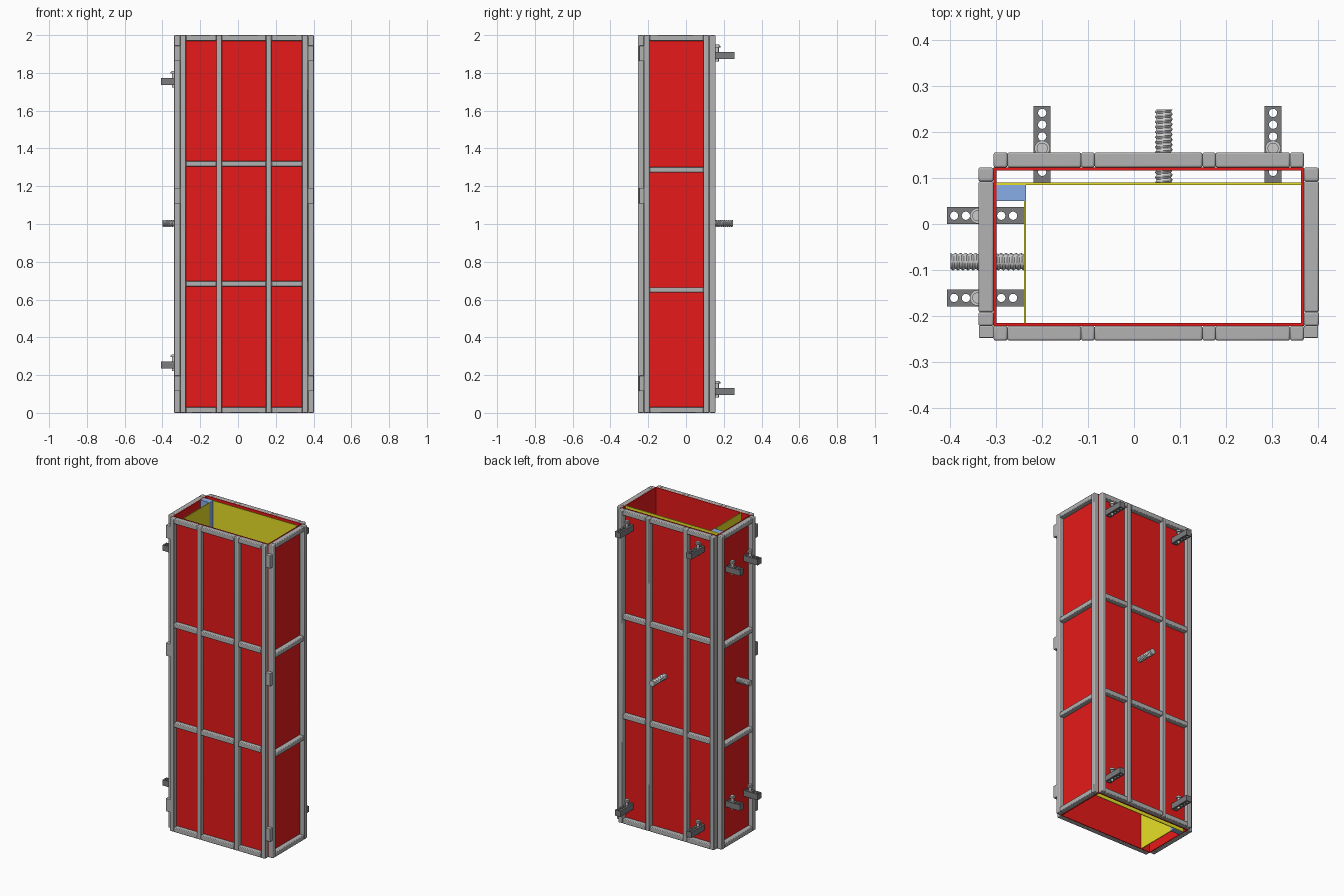
import bpy, bmesh, math
from mathutils import Matrix, Vector

if "Cube" in bpy.data.objects:
    bpy.data.objects.remove(bpy.data.objects["Cube"])


def material(name, r, g, b):
    m = bpy.data.materials.new(name)
    m.diffuse_color = (r, g, b, 1)
    m.use_nodes = True
    m.node_tree.nodes["Principled BSDF"].inputs["Base Color"].default_value = m.diffuse_color
    return m


STEEL = material("steel", 0.45, 0.45, 0.45)
DARK = material("dark_steel", 0.2, 0.2, 0.21)
BRIGHT = material("bright_steel", 0.6, 0.6, 0.6)
RED = material("red", 0.8, 0.01, 0.01)
YELLOW = material("yellow", 0.8, 0.75, 0.02)
BLUE = material("blue", 0.25, 0.42, 0.8)


def finish(name, bm, mat, bevel=0, smooth=False):
    bmesh.ops.recalc_face_normals(bm, faces=bm.faces)
    me = bpy.data.meshes.new(name)
    bm.to_mesh(me)
    bm.free()
    ob = bpy.data.objects.new(name, me)
    bpy.context.collection.objects.link(ob)
    if mat:
        me.materials.append(mat)
    if bevel:
        mod = ob.modifiers.new("rounded_edges", 'BEVEL')
        mod.width, mod.segments = bevel, 2
    if smooth:
        bpy.ops.object.select_all(action='DESELECT')
        ob.select_set(True)
        bpy.context.view_layer.objects.active = ob
        bpy.ops.object.shade_smooth_by_angle(angle=math.radians(35))
    return ob


def add_box(bm, x, y, z):
    size = [abs(r[1] - r[0]) for r in (x, y, z)]
    mid = [(r[0] + r[1]) / 2 for r in (x, y, z)]
    bmesh.ops.create_cube(bm, size=1, matrix=Matrix.Translation(mid) @ Matrix.Diagonal((*size, 1)))


def box(name, x, y, z, mat, bevel=0):
    bm = bmesh.new()
    add_box(bm, x, y, z)
    return finish(name, bm, mat, bevel)


def add_cyl(bm, centre, r, z0, z1, segs=20):
    bmesh.ops.create_cone(bm, cap_ends=True, segments=segs, radius1=r, radius2=r, depth=z1 - z0,
                          matrix=Matrix.Translation((centre[0], centre[1], (z0 + z1) / 2)))


# Wall frame of square tube: posts run full height, rails fit between them
def frame(name, along_x, depth, posts, rails):
    bm = bmesh.new()
    place = (lambda u, z: add_box(bm, u, depth, z)) if along_x else (lambda u, z: add_box(bm, depth, u, z))
    for p in posts:
        place(p, (0, 2))
    for a, b in zip(posts, posts[1:]):
        for r in rails:
            place((a[1], b[0]), r)
    finish(name, bm, STEEL, 0.004, True)


X0, X1, Y0, Y1 = -0.306, 0.37, -0.222, 0.123
wide_posts = [(X0, X0 + 0.03), (-0.115, -0.086), (0.149, 0.178), (X1 - 0.03, X1)]
side_posts = [(Y0, Y0 + 0.03), (Y1 - 0.03, Y1)]
wide_rails = [(0, 0.03), (0.669, 0.699), (1.304, 1.334), (1.97, 2)]
side_rails = [(0, 0.03), (0.637, 0.665), (1.272, 1.301), (1.97, 2)]
frame("front_frame", True, (Y0 - 0.032, Y0), wide_posts, wide_rails)
frame("back_frame", True, (Y1, Y1 + 0.033), wide_posts, wide_rails)
frame("left_frame", False, (X0 - 0.033, X0), side_posts, side_rails)
frame("right_frame", False, (X1, X1 + 0.033), side_posts, side_rails)

# Red formwork sheets just inside the frames
T = 0.006
box("front_sheet", (X0, X1), (Y0, Y0 + T), (0, 2), RED)
box("back_sheet", (X0, X1), (Y1 - T, Y1), (0, 2), RED)
box("left_sheet", (X0, X0 + T), (Y0 + T, Y1 - T), (0, 2), RED)
box("right_sheet", (X1 - T, X1), (Y0 + T, Y1 - T), (0, 2), RED)

# Movable yellow sheets and blue corner strip
box("back_movable_sheet", (X0 + T, X1 - T), (0.085, 0.09), (0, 2), YELLOW)
box("left_movable_sheet", (-0.24, -0.235), (Y0 + T, 0.05), (0, 2), YELLOW)
box("corner_strip", (X0 + T, -0.235), (0.05, 0.085), (0, 2), BLUE)

# Hinge blocks on both front corners
for side, x in (("left", (X0 - 0.032, X0)), ("right", (X1, X1 + 0.031))):
    for i, z in enumerate((0.156, 1.15, 1.903)):
        box(f"{side}_hinge_{i + 1}", x, (Y0 - 0.026, Y0), (z - 0.041, z + 0.041), STEEL, 0.002)


# Perforated push bar with a locking pin; tip is the outer end, inward the direction to the box
def push_bar(name, tip, inward, pin_hole):
    tip, inward = Vector(tip), Vector(inward)
    z = tip.z
    end = tip + inward * 0.167
    side = Vector((inward.y, inward.x, 0)) * 0.0185
    ends = [tip - side, end + side]
    bar = box(name, (ends[0].x, ends[1].x), (ends[0].y, ends[1].y), (z - 0.0185, z + 0.0185), DARK)
    bm = bmesh.new()
    for i in range(6):
        add_cyl(bm, tip + inward * (0.015 + 0.0257 * i), 0.009, z - 0.05, z + 0.05)
    cutter = finish(name + "_cutter", bm, None)
    mod = bar.modifiers.new("holes", 'BOOLEAN')
    mod.object, mod.operation, mod.solver = cutter, 'DIFFERENCE', 'EXACT'
    bpy.context.view_layer.objects.active = bar
    bpy.ops.object.select_all(action='DESELECT')
    bar.select_set(True)
    bpy.ops.object.modifier_apply(modifier=mod.name)
    bpy.data.objects.remove(cutter)
    c = tip + inward * (0.015 + 0.0257 * pin_hole)
    bm = bmesh.new()
    add_cyl(bm, c, 0.0085, z - 0.032, z + 0.042)
    add_cyl(bm, c, 0.017, z + 0.042, z + 0.05)
    add_cyl(bm, c, 0.012, z + 0.05, z + 0.056)
    finish(name + "_pin", bm, BRIGHT, 0, True)


for i, (x, z) in enumerate((x, z) for x in (-0.2, 0.303) for z in (0.113, 1.893)):
    push_bar(f"back_push_bar_{i + 1}", (x, 0.257, z), (0, -1, 0), 3)
for i, (y, z) in enumerate((y, z) for y in (0.018, -0.161) for z in (0.253, 1.754)):
    push_bar(f"left_push_bar_{i + 1}", (-0.407, y, z), (1, 0, 0), 2)


# Threaded spindle: rings whose radius follows a helix
def spindle(name, tip, inward, length, radius=0.0195, pitch=0.011, segs=24):
    turn = Vector(inward).to_track_quat('Z', 'Y').to_matrix()
    bm, rows = bmesh.new(), []
    n = int(length / pitch * 6)
    for k in range(n + 1):
        h, row = length * k / n, []
        for s in range(segs):
            phase = (h / pitch - s / segs) % 1
            r = radius - 0.004 * (1 - abs(2 * phase - 1))
            a = math.tau * s / segs
            row.append(bm.verts.new(Vector(tip) + turn @ Vector((r * math.cos(a), r * math.sin(a), h))))
        rows.append(row)
    for lo, hi in zip(rows, rows[1:]):
        for s in range(segs):
            t = (s + 1) % segs
            bm.faces.new((lo[s], lo[t], hi[t], hi[s]))
    bm.faces.new(rows[0])
    bm.faces.new(rows[-1])
    finish(name, bm, BRIGHT, 0, True)


spindle("back_spindle", (0.065, 0.25, 1.003), (0, -1, 0), 0.16)
spindle("left_spindle", (-0.4, -0.082, 1.003), (1, 0, 0), 0.16)
